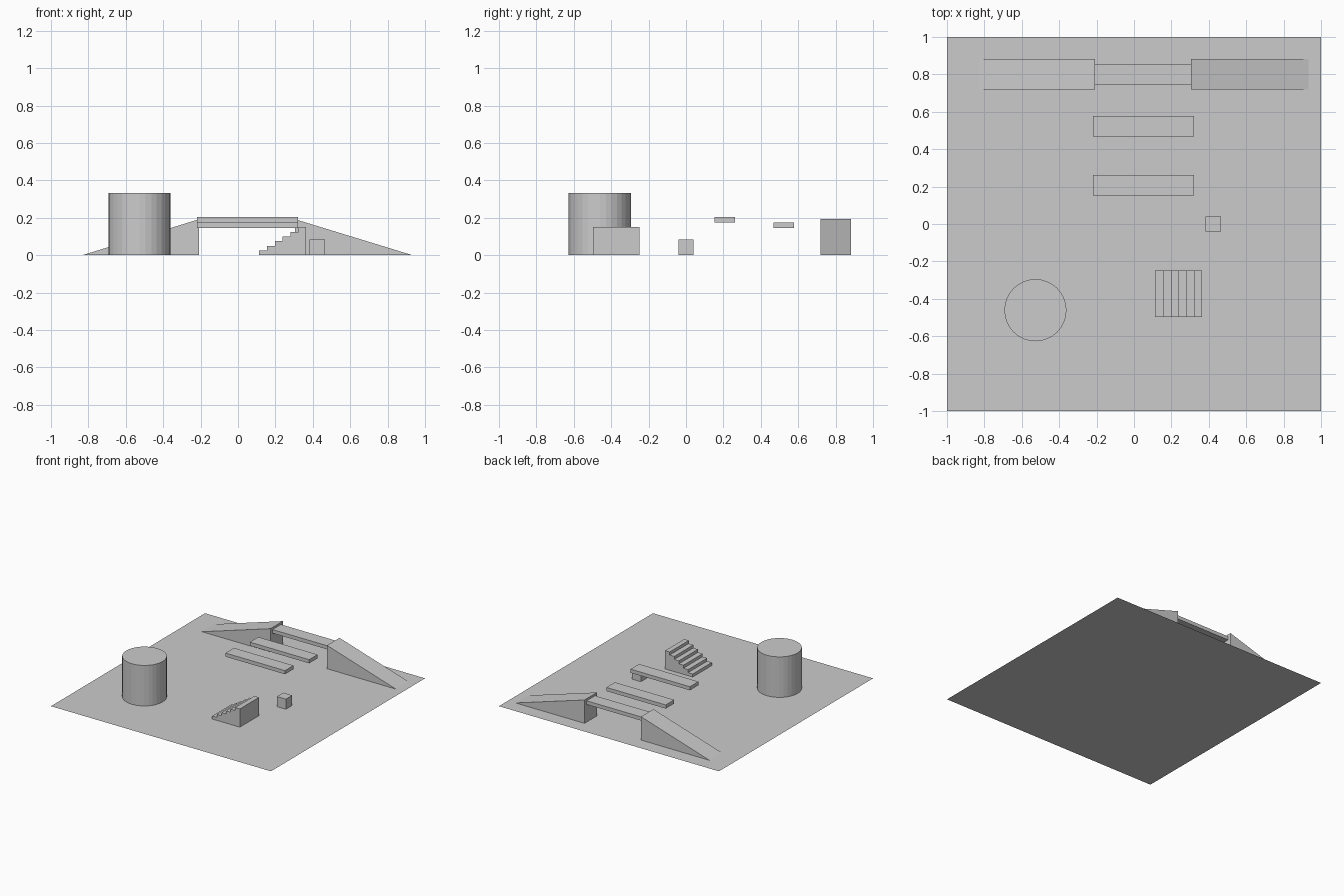
import bpy
import bmesh

if "Cube" in bpy.data.objects:
    bpy.data.objects.remove(bpy.data.objects["Cube"])


def finish(name, bm):
    bmesh.ops.recalc_face_normals(bm, faces=bm.faces)
    mesh = bpy.data.meshes.new(name)
    bm.to_mesh(mesh)
    bm.free()
    obj = bpy.data.objects.new(name, mesh)
    bpy.context.collection.objects.link(obj)
    return obj


def extrude_profile(name, profile, y0, y1):
    """Solid from an x/z outline, running from y0 to y1."""
    bm = bmesh.new()
    face = bm.faces.new([bm.verts.new((x, y0, z)) for x, z in profile])
    ext = bmesh.ops.extrude_face_region(bm, geom=[face])["geom"]
    verts = [v for v in ext if isinstance(v, bmesh.types.BMVert)]
    bmesh.ops.translate(bm, verts=verts, vec=(0, y1 - y0, 0))
    return finish(name, bm)


def box(name, x0, x1, y0, y1, z0, z1):
    return extrude_profile(name, [(x0, z0), (x1, z0), (x1, z1), (x0, z1)], y0, y1)


# Ground sheet
bpy.ops.mesh.primitive_plane_add(size=2, location=(0, 0, 0))
bpy.context.object.name = "floor"

# Round pillar
bpy.ops.mesh.primitive_cylinder_add(vertices=32, radius=0.166, depth=0.333,
                                    location=(-0.527, -0.461, 0.1665))
bpy.context.object.name = "pillar"

# Two ramps facing away from each other
for name, tip, top in (("ramp_left", -0.832, -0.208), ("ramp_right", 0.932, 0.305)):
    extrude_profile(name, [(tip, 0), (top, 0), (top, 0.192)], 0.72, 0.882)

# Bridge between the ramps and two floating planks
for name, y, z in (("bridge", 0.80, 0.145), ("plank_low", 0.522, 0.145),
                   ("plank_high", 0.208, 0.175)):
    box(name, -0.22, 0.32, y - 0.055, y + 0.055, z, z + 0.03)

# Staircase with six steps
steps, x0, x1, height = 6, 0.113, 0.364, 0.15
outline = [(x1, 0), (x0, 0)]
for i in range(steps):
    z = height * (i + 1) / steps
    outline += [(x0 + (x1 - x0) * k / steps, z) for k in (i, i + 1)]
extrude_profile("stairs", outline, -0.496, -0.248)

# Small crate
box("crate", 0.382, 0.464, -0.041, 0.041, 0, 0.083)
